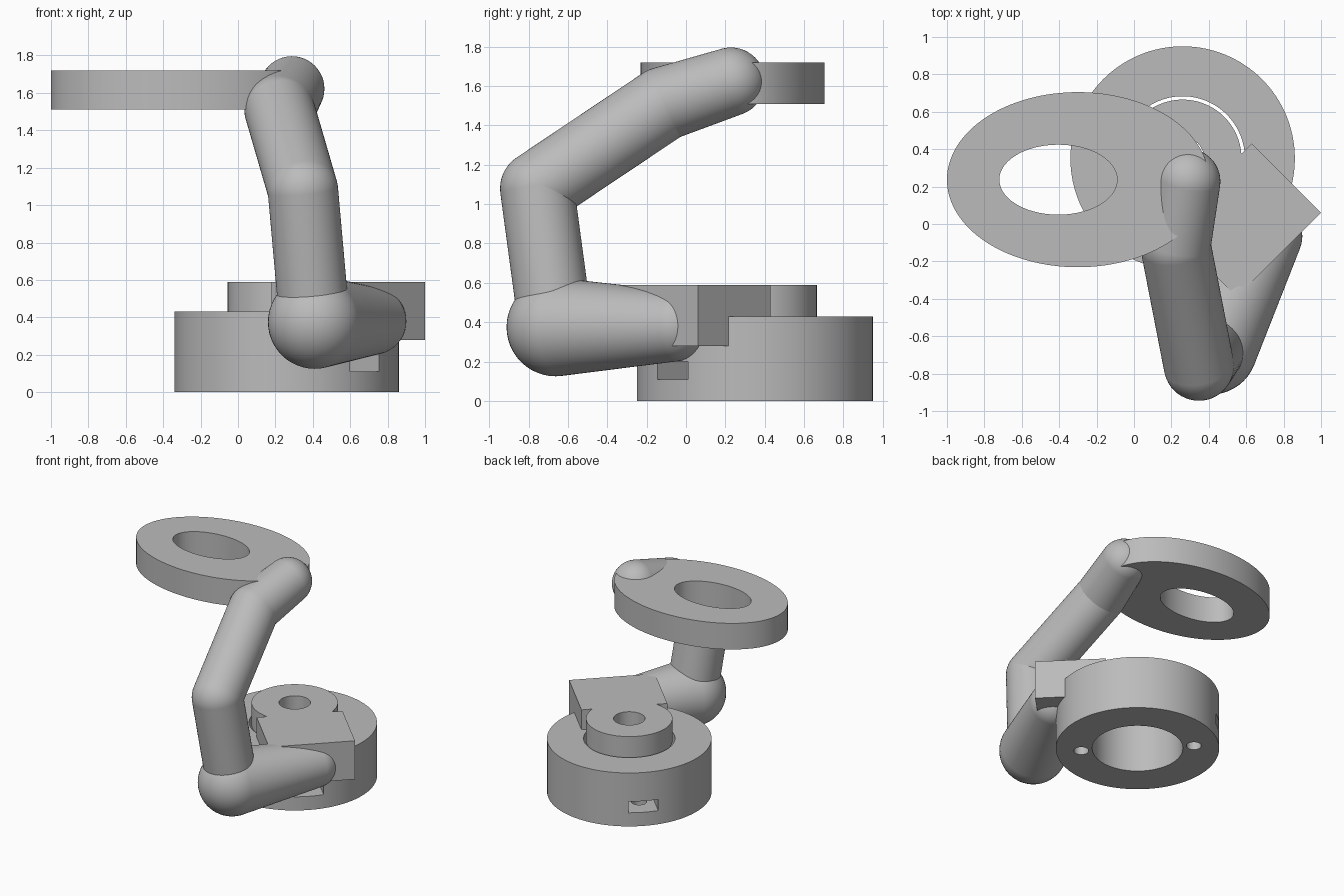
import bpy, bmesh, math
from mathutils import Vector, Matrix

if "Cube" in bpy.data.objects:
    bpy.data.objects.remove(bpy.data.objects["Cube"])

grey = bpy.data.materials.new("plain grey")
grey.diffuse_color = (0.5, 0.5, 0.5, 1)
grey.use_nodes = True
grey.node_tree.nodes["Principled BSDF"].inputs["Base Color"].default_value = grey.diffuse_color

CX, CY = 0.26, 0.35                     # base axis
TURN = (Matrix.Translation((CX, CY, 0)) @
        Matrix.Rotation(math.radians(-45), 4, 'Z'))   # local +x points front right


def finish(name, bm):
    me = bpy.data.meshes.new(name)
    bm.to_mesh(me)
    bm.free()
    me.materials.append(grey)
    ob = bpy.data.objects.new(name, me)
    bpy.context.collection.objects.link(ob)
    return ob


def cylinder(name, x, y, z0, z1, rx, ry=None, n=96, frame=Matrix()):
    bm = bmesh.new()
    m = (frame @ Matrix.Translation((x, y, (z0 + z1) / 2)) @
         Matrix.Diagonal((rx, ry or rx, z1 - z0, 1)))
    bmesh.ops.create_cone(bm, cap_ends=True, segments=n, radius1=1, radius2=1,
                          depth=1, matrix=m)
    return finish(name, bm)


def box(name, x0, x1, half, z0, z1):
    bm = bmesh.new()
    m = (TURN @ Matrix.Translation(((x0 + x1) / 2, 0, (z0 + z1) / 2)) @
         Matrix.Diagonal((x1 - x0, 2 * half, z1 - z0, 1)))
    bmesh.ops.create_cube(bm, size=1, matrix=m)
    return finish(name, bm)


def select(ob):
    bpy.ops.object.select_all(action='DESELECT')
    ob.select_set(True)
    bpy.context.view_layer.objects.active = ob


def boolean(ob, others, operation='DIFFERENCE'):
    select(ob)
    for other in others:
        mod = ob.modifiers.new("cut", 'BOOLEAN')
        mod.operation = operation
        mod.solver = 'EXACT'
        mod.object = other
        bpy.ops.object.modifier_apply(modifier=mod.name)
        bpy.data.objects.remove(other)


def smooth(ob):
    select(ob)
    bpy.ops.object.shade_smooth_by_angle(angle=math.radians(30))


# Round base with a bore, two side slots and two bolt holes
base = cylinder("base_ring", CX, CY, 0, 0.43, 0.6, n=128)
cutters = [cylinder("bore", CX, CY, -0.1, 0.6, 0.333)]
for s in (-1, 1):
    a, b = sorted((s * 0.36, s * 0.75))
    cutters.append(box("slot", a, b, 0.11, 0.11, 0.2))
    cutters.append(cylinder("bolt_hole", s * 0.415, 0, -0.1, 0.15, 0.055,
                            n=32, frame=TURN))
boolean(base, cutters)
smooth(base)

# Hub with pin hole, joined to the square bracket that overhangs the base
hub = cylinder("hub_bracket", CX, CY, 0.41, 0.59, 0.315)
boolean(hub, [box("bracket", 0.205, 0.728, 0.318, 0.41, 0.59)], 'UNION')
boolean(hub, [cylinder("pin_hole", CX, CY, 0.3, 0.7, 0.115, n=48)])
smooth(hub)
box("bracket_lip", 0.5, 0.728, 0.318, 0.28, 0.59)

# Oval top plate with an offset oval opening
plate = cylinder("oval_plate", -0.30, 0.237, 1.51, 1.72, 0.70, 0.468, n=128)
boolean(plate, [cylinder("opening", -0.405, 0.237, 1.4, 1.8, 0.315, 0.187)])
smooth(plate)


# Arm: ball joints linked by tapered tubes
def ball(name, p, r):
    bm = bmesh.new()
    bmesh.ops.create_uvsphere(bm, u_segments=48, v_segments=24, radius=r,
                              matrix=Matrix.Translation(p))
    smooth(finish(name, bm))


def tube(name, p, q, r1, r2):
    p, q = Vector(p), Vector(q)
    axis = q - p
    s = (r1 - r2) / axis.length          # tangent cone between two balls
    c = math.sqrt(1 - s * s)
    u = axis.normalized()
    p, q = p + u * r1 * s, q + u * r2 * s
    m = (Matrix.Translation((p + q) / 2) @
         u.to_track_quat('Z', 'Y').to_matrix().to_4x4())
    bm = bmesh.new()
    bmesh.ops.create_cone(bm, cap_ends=False, segments=64, radius1=r1 * c,
                          radius2=r2 * c, depth=(q - p).length, matrix=m)
    smooth(finish(name, bm))


shoulder = (0.72, -0.065, 0.38)
elbow = (0.41, -0.662, 0.375)
knuckle = (0.347, -0.757, 1.08)
wrist = (0.222, -0.115, 1.51)
tip = (0.288, 0.228, 1.622)
for name, p, r in (("shoulder_ball", shoulder, 0.18), ("elbow_ball", elbow, 0.25),
                   ("knuckle_ball", knuckle, 0.188), ("wrist_ball", wrist, 0.188),
                   ("tip_ball", tip, 0.174)):
    ball(name, p, r)
tube("lower_arm", elbow, shoulder, 0.25, 0.18)
tube("upright_arm", elbow, knuckle, 0.188, 0.188)
tube("upper_arm", knuckle, wrist, 0.188, 0.188)
tube("end_arm", wrist, tip, 0.188, 0.174)
